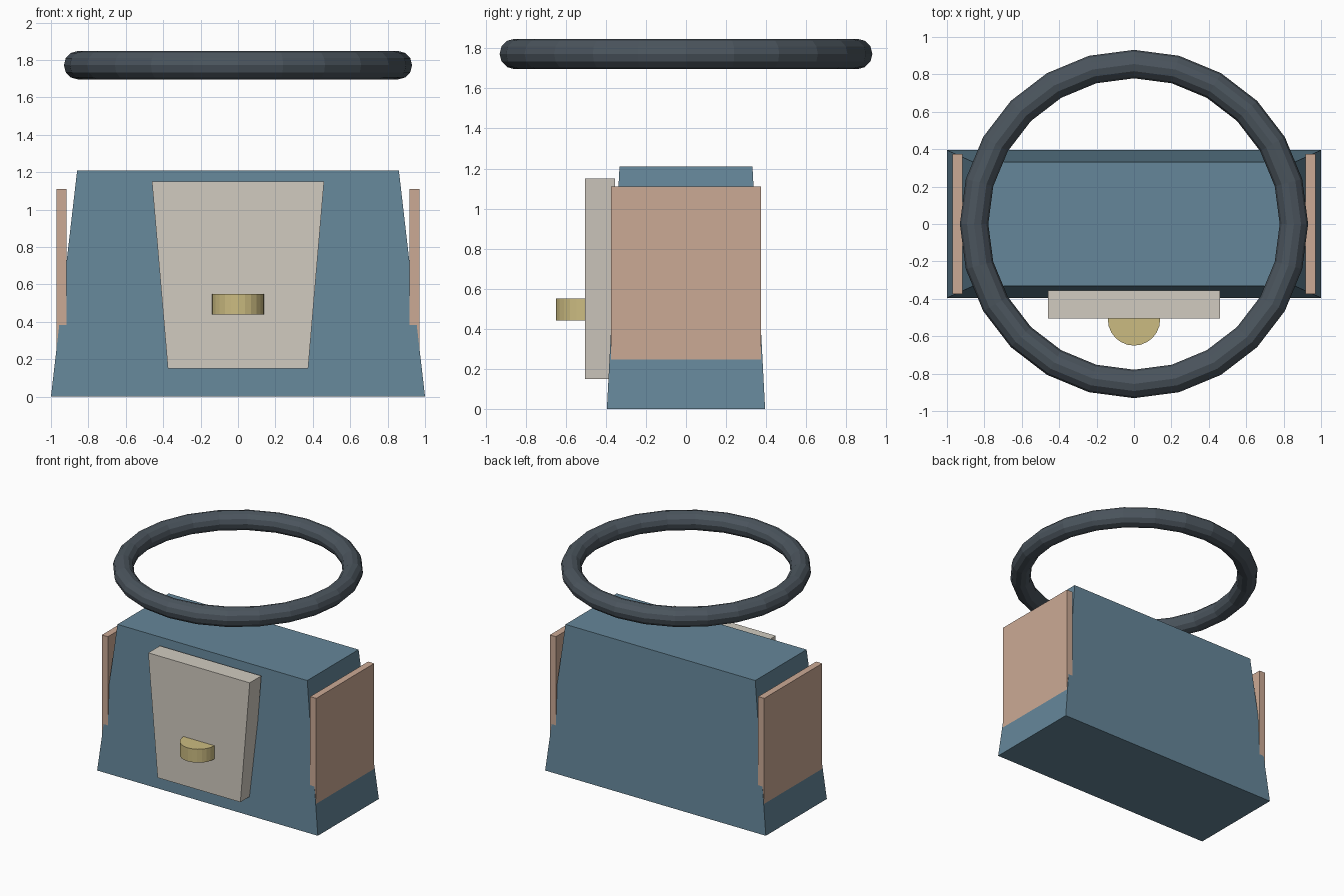
import bpy, bmesh
from math import pi

if "Cube" in bpy.data.objects:
    bpy.data.objects.remove(bpy.data.objects["Cube"])


def material(name, rgb):
    m = bpy.data.materials.new(name)
    m.diffuse_color = (*rgb, 1)
    m.use_nodes = True
    m.node_tree.nodes["Principled BSDF"].inputs["Base Color"].default_value = m.diffuse_color
    return m


blue = material("blue_leather", (0.13, 0.24, 0.32))
tan = material("tan_leather", (0.60, 0.40, 0.30))
cream = material("cream_leather", (0.64, 0.60, 0.53))
gold = material("gold_metal", (0.60, 0.50, 0.22))
dark = material("dark_handle", (0.07, 0.09, 0.11))


def tapered_box(name, mat, bottom, top, z0, z1, x=0, y=0):
    """Box whose half sizes (x, y) change from bottom to top."""
    bm = bmesh.new()
    bmesh.ops.create_cube(bm, size=2)
    for v in bm.verts:
        hx, hy = top if v.co.z > 0 else bottom
        v.co = (x + v.co.x * hx, y + v.co.y * hy, z1 if v.co.z > 0 else z0)
    mesh = bpy.data.meshes.new(name)
    bm.to_mesh(mesh)
    bm.free()
    mesh.materials.append(mat)
    ob = bpy.data.objects.new(name, mesh)
    bpy.context.collection.objects.link(ob)
    return ob


# Bag body, narrowing towards the top
tapered_box("bag_body", blue, (1.0, 0.395), (0.86, 0.332), 0, 1.21)

# Front flap, wider at the top
tapered_box("front_flap", cream, (0.375, 0.075), (0.46, 0.075), 0.15, 1.15, y=-0.43)

# Upright side panels, sunk into the body at the bottom
for side, s in (("left", -1), ("right", 1)):
    tapered_box(side + "_side_panel", tan, (0.0275, 0.375), (0.0275, 0.375),
                0.11, 1.11, x=s * 0.944)

# Round clasp, half sunk into the flap
bpy.ops.mesh.primitive_cylinder_add(vertices=24, radius=0.14, depth=0.11,
                                    location=(0, -0.51, 0.495))
clasp = bpy.context.object
clasp.name = "clasp"
clasp.data.materials.append(gold)

# Ring handle floating above the bag
bpy.ops.mesh.primitive_torus_add(major_segments=24, minor_segments=12,
                                 major_radius=0.855, minor_radius=0.076,
                                 location=(0, 0, 1.772))
handle = bpy.context.object
handle.name = "ring_handle"
handle.data.materials.append(dark)
